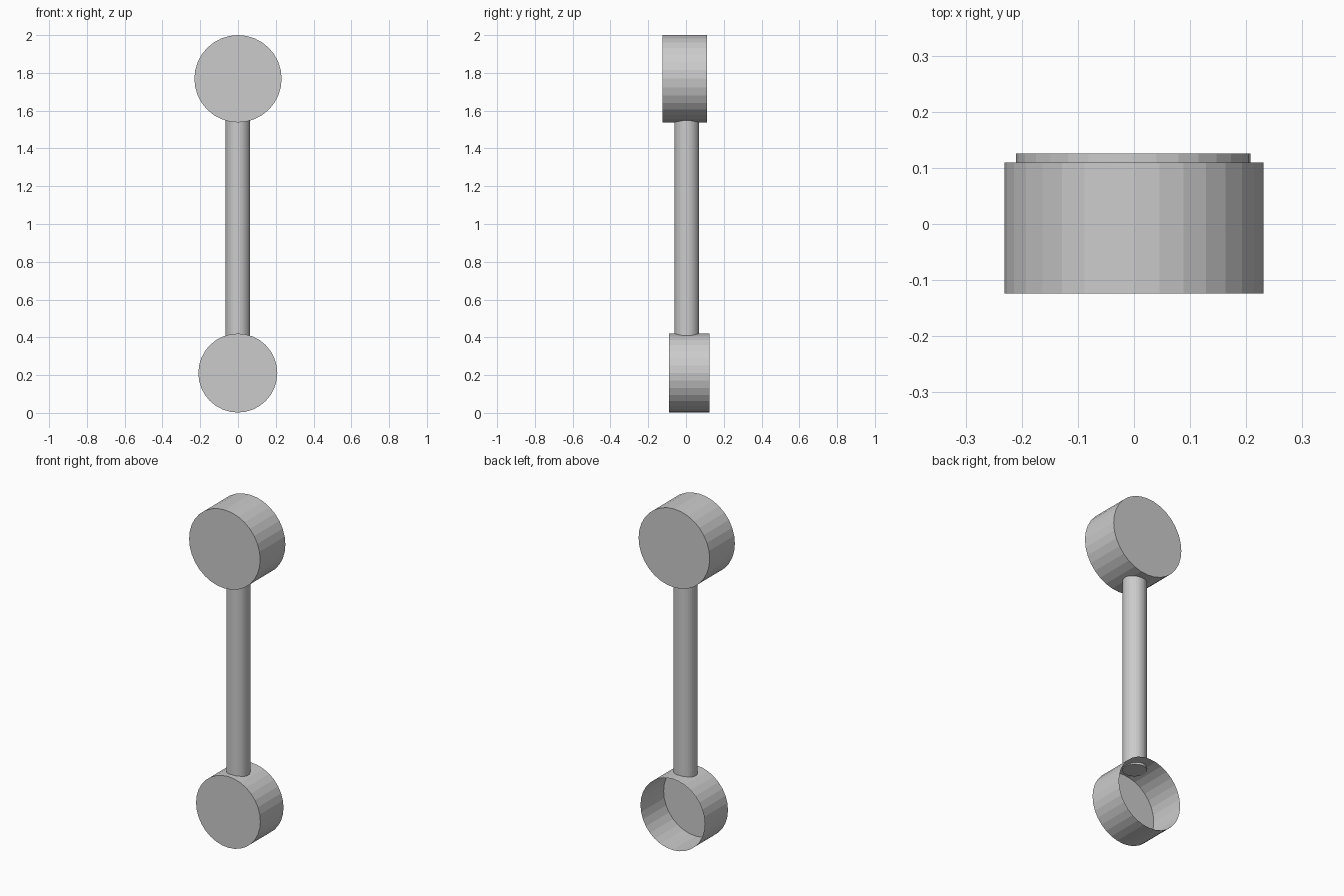
import bpy, bmesh
from math import pi
from mathutils import Matrix

if "Cube" in bpy.data.objects:
    bpy.data.objects.remove(bpy.data.objects["Cube"])


def cylinder(name, radius, depth, location, facing_y=False, open_back=False):
    bm = bmesh.new()
    bmesh.ops.create_cone(bm, cap_ends=True, segments=32,
                          radius1=radius, radius2=radius, depth=depth)
    if facing_y:
        bm.transform(Matrix.Rotation(pi / 2, 4, 'X'))
    bm.normal_update()
    if open_back:
        caps = [f for f in bm.faces if f.normal.y > 0.99 and len(f.verts) > 4]
        bmesh.ops.delete(bm, geom=caps, context='FACES_ONLY')
    bm.transform(Matrix.Translation(location))
    mesh = bpy.data.meshes.new(name)
    bm.to_mesh(mesh)
    bm.free()
    obj = bpy.data.objects.new(name, mesh)
    bpy.context.collection.objects.link(obj)
    return obj


# Large closed disc at the top
cylinder("top_disc", 0.231, 0.234, (0, -0.007, 1.769), facing_y=True)

# Thin-walled cup at the bottom, open towards the back
cylinder("bottom_cup", 0.209, 0.215, (-0.001, 0.018, 0.211), facing_y=True, open_back=True)

# Rod joining them, its lower end just poking into the cup
cylinder("rod", 0.064, 1.155, (-0.001, 0.004, 0.9825))
